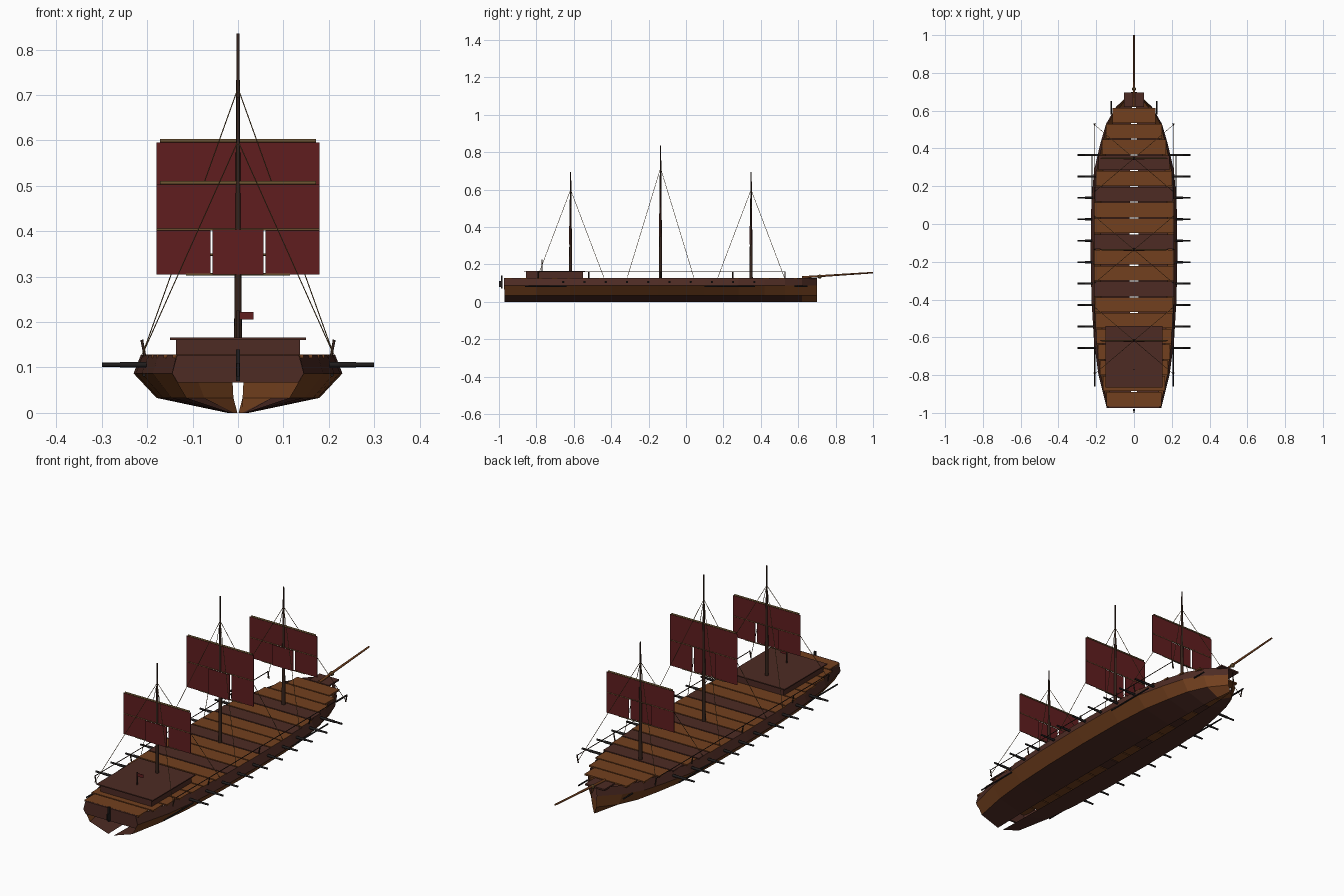
import bpy, bmesh, math
from mathutils import Vector, Matrix

if "Cube" in bpy.data.objects:
    bpy.data.objects.remove(bpy.data.objects["Cube"])


def mat(name, c):
    m = bpy.data.materials.new(name)
    m.diffuse_color = (*c, 1)
    m.use_nodes = True
    m.node_tree.nodes["Principled BSDF"].inputs["Base Color"].default_value = m.diffuse_color
    return m


BROWN = mat("oak_brown", (0.170, 0.051, 0.013))
DARK = mat("dark_wood", (0.074, 0.024, 0.017))
MAST = mat("mast_wood", (0.036, 0.017, 0.011))
RED = mat("sail_red", (0.118, 0.0125, 0.0135))
IRON = mat("black_iron", (0.014, 0.012, 0.012))
ROPE = mat("rope_olive", (0.150, 0.085, 0.030))


def finish(name, bm, *mats, smooth=False):
    for f in bm.faces:
        f.smooth = smooth and len(f.verts) == 4
    if smooth:
        for e in bm.edges:
            e.smooth = e.calc_face_angle(0) < math.radians(50)
    me = bpy.data.meshes.new(name)
    bm.to_mesh(me)
    bm.free()
    ob = bpy.data.objects.new(name, me)
    bpy.context.collection.objects.link(ob)
    for m in mats:
        me.materials.append(m)
    return ob


def add_box(bm, x0, x1, y0, y1, z0, z1, idx=0):
    m = Matrix.Translation(((x0 + x1) / 2, (y0 + y1) / 2, (z0 + z1) / 2)) @ \
        Matrix.Diagonal((x1 - x0, y1 - y0, z1 - z0, 1))
    r = bmesh.ops.create_cube(bm, size=1, matrix=m)
    for f in {f for v in r["verts"] for f in v.link_faces}:
        f.material_index = idx


def add_rod(bm, a, b, r1, r2=None, seg=16):
    a, b = Vector(a), Vector(b)
    d = b - a
    rot = d.to_track_quat("Z", "Y").to_matrix().to_4x4()
    bmesh.ops.create_cone(bm, cap_ends=True, segments=seg, radius1=r1,
                          radius2=r1 if r2 is None else r2, depth=d.length,
                          matrix=Matrix.Translation((a + b) / 2) @ rot)


def box(name, m, *dims):
    bm = bmesh.new()
    add_box(bm, *dims)
    return finish(name, bm, m)


def rod(name, m, *args):
    bm = bmesh.new()
    add_rod(bm, *args)
    return finish(name, bm, m, smooth=True)


# Half beam of the hull along its length
Y0, Y1 = -0.97, 0.70
STATIONS = [(Y0, 0.145), (-0.80, 0.188), (-0.62, 0.212), (-0.40, 0.225), (-0.15, 0.23),
            (0.10, 0.226), (0.28, 0.212), (0.42, 0.18), (0.53, 0.148), (0.62, 0.095), (Y1, 0.013)]


def beam(y):
    for (ya, wa), (yb, wb) in zip(STATIONS, STATIONS[1:]):
        if y <= yb:
            return wa + (wb - wa) * (y - ya) / (yb - ya)
    return STATIONS[-1][1]


# Hull: two open shells, narrow gap at the keel, dark top strake and dark flat bottom
SECTION = [(0.1, 0.0), (0.78, 0.033), (1.0, 0.087), (0.93, 0.128)]
bm = bmesh.new()
for s in (1, -1):
    rings = [[bm.verts.new((s * k * w, y, z)) for k, z in SECTION] for y, w in STATIONS]
    for a, b in zip(rings, rings[1:]):
        for j in range(3):
            q = [a[j], b[j], b[j + 1], a[j + 1]]
            f = bm.faces.new(q if s > 0 else q[::-1])
            f.normal_update()
            f.material_index = 1 if j == 2 or f.normal.z < -0.9 else 0
finish("hull", bm, BROWN, DARK)

# Transom panel closing the upper stern
bm = bmesh.new()
half = [(0.133, 0.067), (0.145, 0.087), (0.134, 0.128)]
pts = half + [(-x, z) for x, z in reversed(half)]
f = bm.faces.new([bm.verts.new((x, Y0 - 0.004, z)) for x, z in pts])
ext = bmesh.ops.extrude_face_region(bm, geom=[f])
bmesh.ops.translate(bm, vec=(0, 0.01, 0),
                    verts=[v for v in ext["geom"] if isinstance(v, bmesh.types.BMVert)])
bmesh.ops.recalc_face_normals(bm, faces=bm.faces)
finish("transom", bm, DARK)

# Deck: twenty crosswise planks, some dark
bm = bmesh.new()
step = (Y1 - Y0) / 20
for i in range(20):
    y = Y0 + step * (i + 0.5)
    w = beam(y) * 0.93
    add_box(bm, -w, w, y - step / 2 + 0.003, y + step / 2 - 0.003, 0.121, 0.1285,
            1 if i in (7, 10, 13, 15, 19) else 0)
finish("deck_planks", bm, BROWN, DARK)

# Stern cabin and roof
box("cabin", DARK, -0.137, 0.137, -0.855, -0.55, 0.128, 0.161)
box("cabin_roof", DARK, -0.15, 0.15, -0.865, -0.54, 0.161, 0.166)

# Rudder
box("rudder", IRON, -0.004, 0.004, -0.990, -0.980, 0.07, 0.14)
box("rudder_blade", IRON, -0.003, 0.003, -1.0, -0.990, 0.08, 0.11)

# Flag on the cabin
rod("flag_pole", MAST, (0, -0.77, 0.165), (0, -0.77, 0.225), 0.003)
box("flag", RED, 0.003, 0.034, -0.771, -0.769, 0.206, 0.222)

# Masts with yards, cloth and rigging
for name, my, top in (("aft", -0.617, 0.695), ("main", -0.136, 0.835), ("fore", 0.348, 0.695)):
    h = top - 0.13

    def lv(t):
        return 0.13 + t * h

    rod(name + "_mast", MAST, (0, my, 0.12), (0, my, top), 0.009, 0.003)
    zb, zm, zt = lv(0.31), lv(0.485), lv(0.66)
    bm = bmesh.new()
    t = 0.0012
    add_box(bm, -0.18, 0.18, my - t, my + t, zm, zt)
    for s in (-1, 1):
        xs = sorted((s * 0.061, s * 0.18))
        add_box(bm, *xs, my - t, my + t, zb, zm)
    add_box(bm, -0.056, 0.056, my - 0.008, my - 0.0056, zb, zm)
    finish(name + "_sail", bm, RED)
    bm = bmesh.new()
    for z, w, r in ((zt + 0.004, 0.172, 0.004), (zm, 0.178, 0.0025), (zb, 0.115, 0.0025)):
        add_rod(bm, (-w, my, z), (w, my, z), r)
    finish(name + "_yards", bm, ROPE, smooth=True)
    bm = bmesh.new()
    for sx in (-1, 1):
        for sy in (-1, 1):
            add_rod(bm, (0, my, lv(0.83)), (sx * 0.21, my + sy * 0.178, 0.13), 0.0012, None, 6)
    finish(name + "_shrouds", bm, ROPE, smooth=True)

# Side fittings on both sides
for s, side in ((1, "right"), (-1, "left")):
    bm = bmesh.new()
    for i in range(10):
        y = -0.656 + i * 0.1135
        x0 = min(beam(y), 0.228) - 0.006
        add_rod(bm, (s * x0, y, 0.106), (s * 0.26, y, 0.106), 0.006)
        add_rod(bm, (s * 0.255, y, 0.106), (s * 0.30, y, 0.106), 0.0045)
    finish(side + "_barrels", bm, IRON, smooth=True)
    bm = bmesh.new()
    add_rod(bm, (s * 0.21, -0.79, 0.16), (s * 0.21, 0.53, 0.16), 0.0018, None, 8)
    for y in (-0.79, -0.52, -0.135, 0.25, 0.53):
        add_rod(bm, (s * 0.205, y, 0.125), (s * 0.212, y, 0.161), 0.003, None, 8)
    finish(side + "_rail", bm, MAST, smooth=True)
    bm = bmesh.new()
    for x, ya, yb, z in ((0.207, -0.86, -0.64, 0.083), (0.222, 0.10, 0.37, 0.083),
                         (0.12, 0.58, 0.65, 0.083)):
        add_rod(bm, (s * x, ya, z), (s * x, yb, z), 0.0035)
    finish(side + "_fenders", bm, IRON, smooth=True)

# Bow spar and its collar
rod("bowsprit", BROWN, (0, 0.62, 0.131), (0, 1.0, 0.156), 0.006, 0.004)
bm = bmesh.new()
bmesh.ops.create_icosphere(bm, subdivisions=2, radius=0.011,
                           matrix=Matrix.Translation((0, 0.715, 0.135)))
finish("bow_collar", bm, ROPE)
